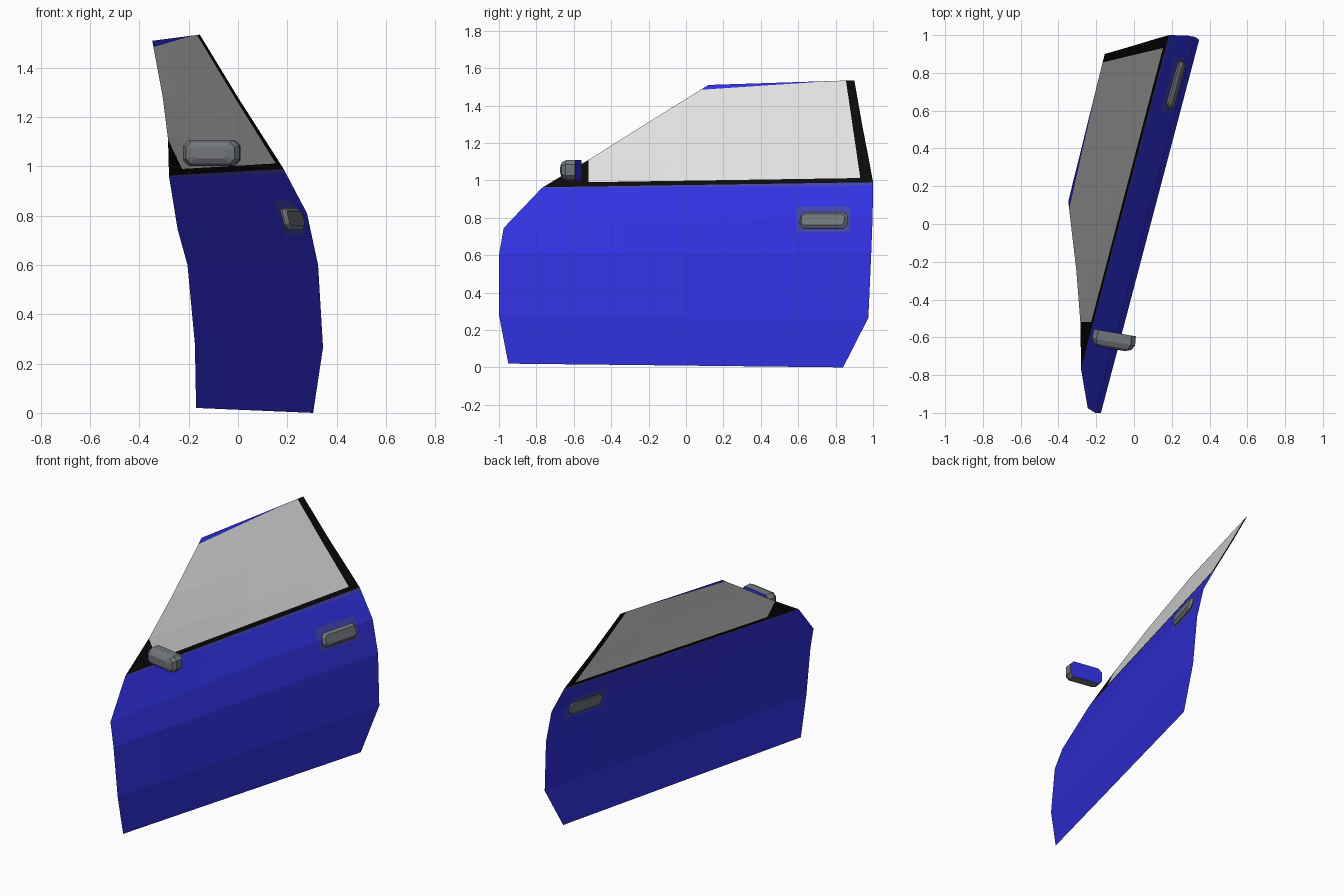
import bpy, bmesh
from mathutils import Vector

if "Cube" in bpy.data.objects:
    bpy.data.objects.remove(bpy.data.objects["Cube"])


def material(name, rgb):
    m = bpy.data.materials.new(name)
    m.diffuse_color = (*rgb, 1)
    m.use_nodes = True
    m.node_tree.nodes["Principled BSDF"].inputs["Base Color"].default_value = m.diffuse_color
    return m


BLUE = material("body_blue", (0.03, 0.03, 0.74))
GLASS = material("pale_glass", (0.74, 0.74, 0.74))
BLACK = material("seal_black", (0.003, 0.003, 0.003))
GREY = material("trim_grey", (0.17, 0.18, 0.2))
MUTED = material("muted_blue", (0.055, 0.055, 0.42))


def add_object(name, bm, mats):
    me = bpy.data.meshes.new(name)
    bm.to_mesh(me)
    bm.free()
    for m in mats:
        me.materials.append(m)
    ob = bpy.data.objects.new(name, me)
    bpy.context.collection.objects.link(ob)
    return ob


# Door skin: a thin sheet ruled between front-edge and rear-edge points
ROWS = [
    ((-0.17, -0.95, 0.02), (0.305, 0.84, 0.0)),
    ((-0.175, -1.0, 0.28), (0.345, 0.975, 0.265)),
    ((-0.205, -1.0, 0.60), (0.325, 0.99, 0.60)),
    ((-0.245, -0.975, 0.745), (0.28, 0.998, 0.81)),
    ((-0.28, -0.77, 0.96), (0.185, 1.0, 0.99)),
    ((-0.284, -0.52, 1.11), (0.115, 0.98, 1.10)),
    ((-0.305, -0.25, 1.28), (0.0, 0.945, 1.28)),
    ((-0.348, 0.12, 1.51), (-0.155, 0.90, 1.535)),
]
COLS = 6
bm = bmesh.new()
grid = [[bm.verts.new(Vector(a).lerp(Vector(b), i / COLS)) for i in range(COLS + 1)]
        for a, b in ROWS]
for lo, hi in zip(grid, grid[1:]):
    for i in range(COLS):
        bm.faces.new((lo[i], lo[i + 1], hi[i + 1], hi[i]))

# Colour borders, as lines in the side view (y, z)
BELT_LOW = ((-0.77, 0.957), (1.0, 0.972))
BELT = ((-0.77, 0.963), (1.0, 0.99))
SILL = ((-0.52, 0.99), (0.92, 1.012))
REAR = ((0.932, 1.01), (0.855, 1.535))
FRONT = ((-0.52, 0.9), (-0.52, 1.2))
ROOF = ((0.06, 1.483), (0.78, 1.531))
PATCH = [((0.59, 0.72), (0.88, 0.72)), ((0.88, 0.72), (0.88, 0.86)),
         ((0.88, 0.86), (0.59, 0.86)), ((0.59, 0.86), (0.59, 0.72))]


def left_of(line, c):
    (py, pz), (qy, qz) = line
    return (qy - py) * (c.z - pz) - (qz - pz) * (c.y - py) > 0


def cut(line, keep):
    (py, pz), (qy, qz) = line
    faces = [f for f in bm.faces if keep(f.calc_center_median())]
    edges = {e for f in faces for e in f.edges}
    verts = {v for f in faces for v in f.verts}
    bmesh.ops.bisect_plane(bm, geom=faces + list(edges) + list(verts), dist=1e-5,
                           plane_co=(0, py, pz), plane_no=(0, -(qz - pz), qy - py))


for line in (BELT_LOW, BELT, SILL, REAR, FRONT, ROOF):
    cut(line, lambda c: c.z > 0.84)
for line in PATCH:
    cut(line, lambda c: 0.6 < c.z < 0.99 and c.y > 0.3)


def skin_colour(c):
    if all(left_of(l, c) for l in PATCH):
        return 3
    if not left_of(BELT_LOW, c):
        return 0
    if not left_of(BELT, c):
        return 3
    if not left_of(SILL, c) or not left_of(REAR, c) or left_of(FRONT, c):
        return 2
    return 0 if left_of(ROOF, c) else 1


for f in bm.faces:
    f.material_index = skin_colour(f.calc_center_median())
add_object("door_skin", bm, [BLUE, GLASS, BLACK, MUTED])


# Chamfered solids lofted through octagon rings (half width, half height, depth)
def loft(name, centre, along, up, rings, mats, back_index=0):
    along = Vector(along).normalized()
    out = along.cross(Vector(up)).normalized()
    up = out.cross(along)
    bm = bmesh.new()
    loops = []
    for w, h, d in rings:
        k = h * 0.45
        pts = [(w, h - k), (w - k, h), (k - w, h), (-w, h - k),
               (-w, k - h), (k - w, -h), (w - k, -h), (w, k - h)]
        loops.append([bm.verts.new(Vector(centre) + along * a + up * b + out * d)
                      for a, b in pts])
    for lo, hi in zip(loops, loops[1:]):
        for i in range(8):
            j = (i + 1) % 8
            bm.faces.new((lo[i], lo[j], hi[j], hi[i]))
    back = bm.faces.new(loops[0][::-1])
    back.material_index = back_index
    bm.faces.new(loops[-1])
    bmesh.ops.recalc_face_normals(bm, faces=bm.faces[:])
    return add_object(name, bm, mats)


# Wing mirror, with its blue face looking backwards
loft("wing_mirror", (-0.107, -0.615, 1.055), (0.985, -0.17, 0), (0, 0, 1),
     [(0.112, 0.053, -0.04), (0.116, 0.053, 0.01), (0.1, 0.042, 0.035),
      (0.068, 0.023, 0.047)], [GREY, BLUE], 1)

# Door handle, lying in the skin
loft("door_handle", (0.217, 0.737, 0.785), (0.26, 0.966, 0), (-0.27, 0, 0.96),
     [(0.12, 0.038, -0.012), (0.13, 0.046, 0.004), (0.118, 0.03, 0.02)], [GREY])
